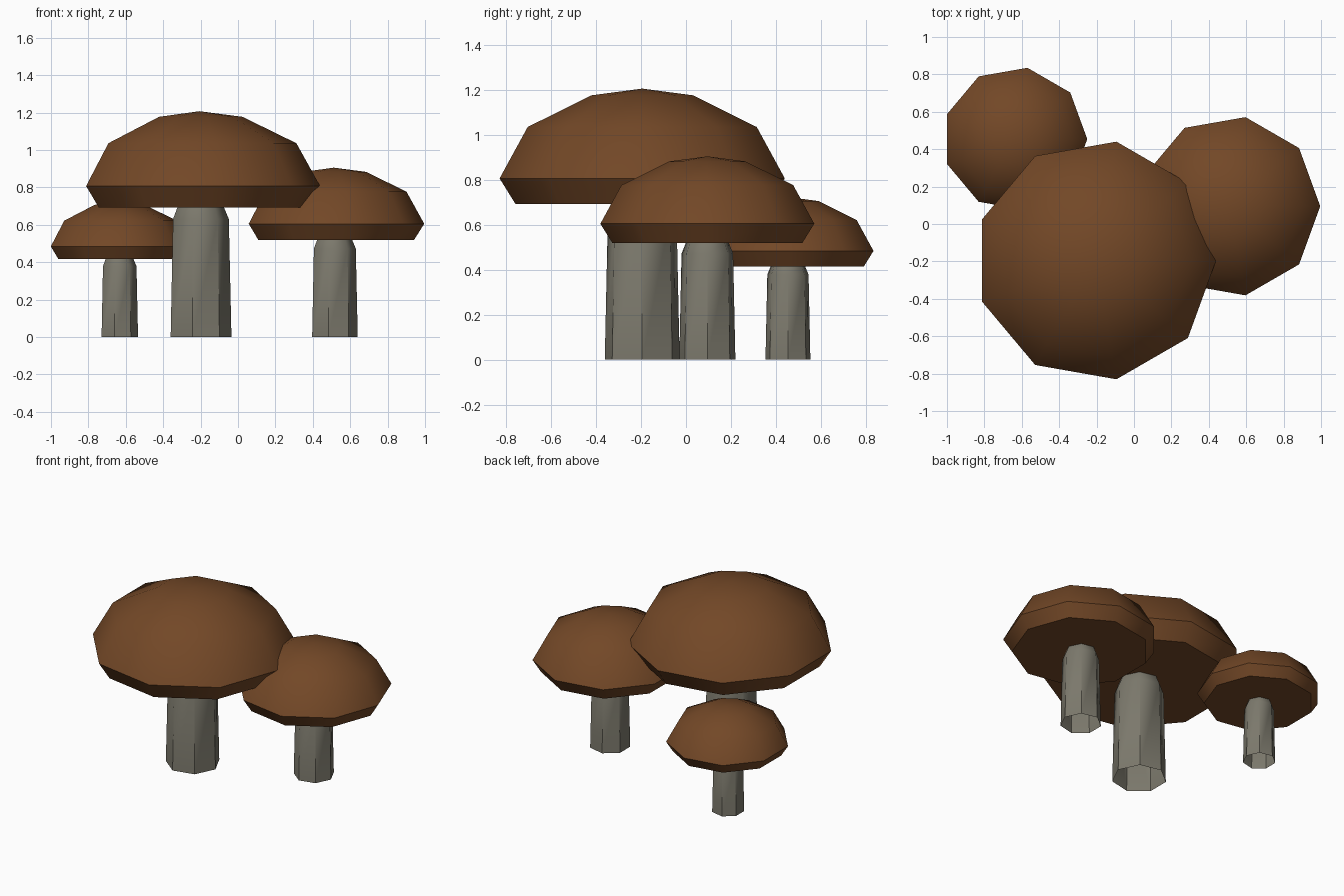
import bpy
import math

cube = bpy.data.objects.get("Cube")
if cube:
    bpy.data.objects.remove(cube, do_unlink=True)


def make_material(name, colour):
    mat = bpy.data.materials.new(name)
    mat.use_nodes = True
    mat.diffuse_color = colour
    bsdf = mat.node_tree.nodes["Principled BSDF"]
    bsdf.inputs["Base Color"].default_value = colour
    bsdf.inputs["Roughness"].default_value = 0.9
    return mat


brown = make_material("cap brown", (0.17, 0.064, 0.02, 1))
grey = make_material("stem grey", (0.2, 0.19, 0.15, 1))


def lathe(name, profile, sides, material, location, scale):
    """Spin (radius, height) points round z; zero radius makes a pole."""
    verts, rings, faces = [], [], []
    for r, z in profile:
        count = sides if r > 0 else 1
        rings.append(range(len(verts), len(verts) + count))
        for i in range(count):
            a = math.tau * i / sides
            verts.append((r * math.cos(a) * scale, r * math.sin(a) * scale, z * scale))
    for low, high in zip(rings, rings[1:]):
        for i in range(sides):
            j = (i + 1) % sides
            if len(high) == 1:
                faces.append((low[i], low[j], high[0]))
            elif len(low) == 1:
                faces.append((low[0], high[j], high[i]))
            else:
                faces.append((low[i], low[j], high[j], high[i]))
    mesh = bpy.data.meshes.new(name)
    mesh.from_pydata(verts, [], faces)
    mesh.materials.append(material)
    obj = bpy.data.objects.new(name, mesh)
    obj.location = location
    bpy.context.collection.objects.link(obj)
    bpy.ops.object.select_all(action="DESELECT")
    obj.select_set(True)
    bpy.context.view_layer.objects.active = obj
    bpy.ops.object.shade_smooth_by_angle(angle=math.radians(48))
    return obj


# Flat underside, flared rim and dome
cap_profile = [(0, 0.693), (0.573, 0.693), (0.645, 0.807),
               (0.518, 1.036), (0.23, 1.177), (0, 1.207)]
# Open-based tapered stem with a rounded shoulder inside the cap
stem_profile = [(0.171, 0), (0.157, 0.63), (0.13, 0.695), (0, 0.74)]

# The same mushroom at three sizes
mushrooms = [("large", -0.206, -0.195, 1.0),
             ("medium", 0.512, 0.095, 0.75),
             ("small", -0.637, 0.454, 0.6)]
for size, x, y, scale in mushrooms:
    lathe(size + "_cap", cap_profile, 9, brown, (x, y, 0), scale)
    lathe(size + "_stem", stem_profile, 7, grey, (x, y, 0), scale)
